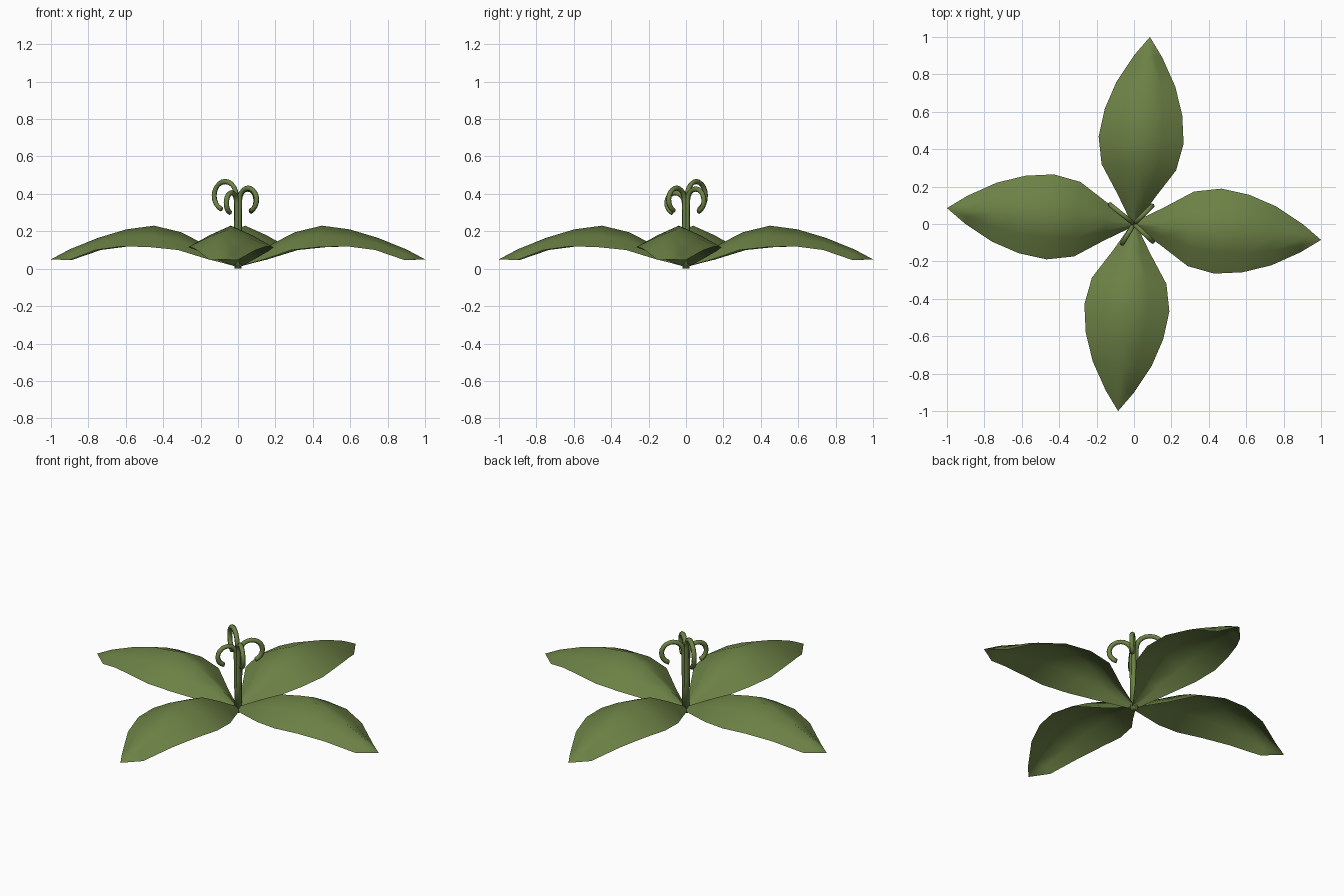
import bpy, math
from mathutils import Vector

if "Cube" in bpy.data.objects:
    bpy.data.objects.remove(bpy.data.objects["Cube"])

green = bpy.data.materials.new("leaf green")
green.diffuse_color = (0.15, 0.22, 0.06, 1)
green.use_nodes = True
green.node_tree.nodes["Principled BSDF"].inputs["Base Color"].default_value = green.diffuse_color


def make_object(name, verts, faces):
    mesh = bpy.data.meshes.new(name)
    mesh.from_pydata(verts, [], faces)
    mesh.update()
    mesh.materials.append(green)
    for p in mesh.polygons:
        p.use_smooth = True
    ob = bpy.data.objects.new(name, mesh)
    bpy.context.collection.objects.link(ob)
    return ob


# Leaf stations: distance along the leaf, half width, ridge height, edge height
STATIONS = [(0.0, 0.012, 0.03, 0.01), (0.15, 0.10, 0.115, 0.05),
            (0.305, 0.20, 0.195, 0.10), (0.45, 0.228, 0.23, 0.115),
            (0.60, 0.208, 0.21, 0.12), (0.75, 0.158, 0.165, 0.10),
            (0.90, 0.075, 0.105, 0.046)]
ACROSS = [(1, 0), (0.5, 0.56), (0, 1), (-0.5, 0.56), (-1, 0)]


def leaf(name, angle):
    verts = [(s, w * u, e + (r - e) * h)
             for s, w, r, e in STATIONS for u, h in ACROSS]
    verts.append((1.0036, 0, 0.05))
    tip, n = len(verts) - 1, len(ACROSS)
    faces = []
    for i in range(len(STATIONS) - 1):
        for j in range(n - 1):
            a = i * n + j
            faces.append((a, a + 1, a + n + 1, a + n))
    last = (len(STATIONS) - 1) * n
    faces += [(last + j, last + j + 1, tip) for j in range(n - 1)]
    faces = [f[::-1] for f in faces]          # upper side faces up
    ob = make_object(name, verts, faces)
    ob.rotation_euler.z = angle


# Four leaves, slightly turned off the axes
for k in range(4):
    leaf("leaf_%d" % (k + 1), math.radians(90 * k - 4.86))


def tendril(name, angle, top, reach):
    """Upright stalk that curls over outwards into a hook."""
    tube, sides, arc = 0.014, 6, 14
    rad = (reach - tube - 0.012) / 2
    zc = top - tube - rad
    path = [(0.006, 0.0, 0), (0.009, zc * 0.5, 0)]
    for i in range(arc + 1):
        t = math.radians(250) * i / arc
        path.append((0.012 + rad - rad * math.cos(t), zc + rad * math.sin(t), t))
    c, s = math.cos(angle), math.sin(angle)
    out, side = Vector((c, s, 0)), Vector((-s, c, 0))
    verts, faces = [], []
    for r, z, t in path:
        normal = -math.cos(t) * out + Vector((0, 0, math.sin(t)))
        for j in range(sides):
            a = 2 * math.pi * j / sides
            verts.append(out * r + Vector((0, 0, z))
                         + tube * (math.cos(a) * normal + math.sin(a) * side))
    for i in range(len(path) - 1):
        for j in range(sides):
            a, b = i * sides + j, i * sides + (j + 1) % sides
            faces.append((a, a + sides, b + sides, b))
    faces.append(tuple(range(sides)))
    faces.append(tuple(range(len(verts) - 1, len(verts) - sides - 1, -1)))
    make_object(name, verts, faces)


# Four curling tendrils in the middle: direction, top height, reach
for k, (deg, top, reach) in enumerate([(141, 0.48, 0.178), (-43, 0.445, 0.15),
                                       (-121, 0.42, 0.135), (45, 0.44, 0.15)]):
    tendril("tendril_%d" % (k + 1), math.radians(deg), top, reach)
